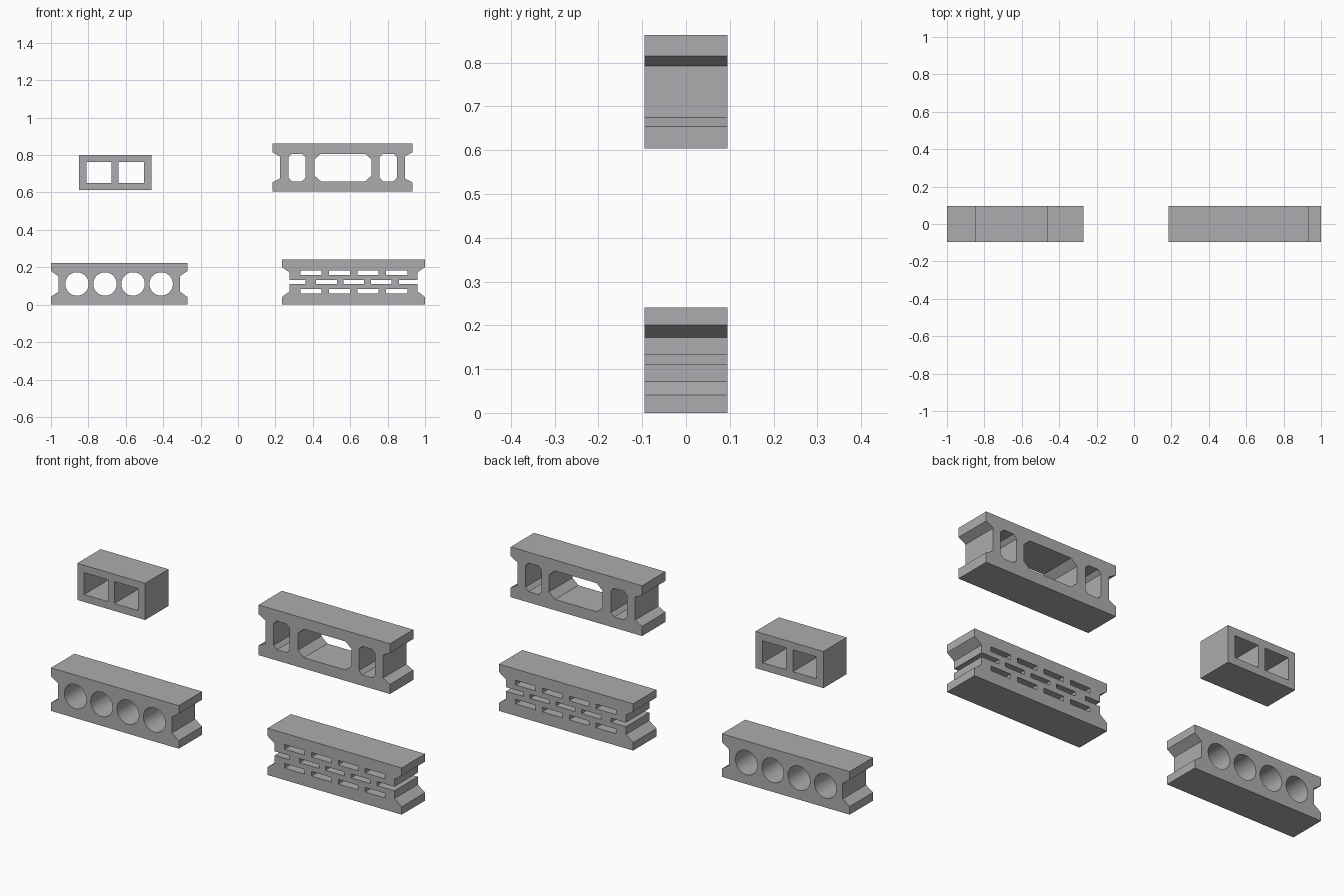
import bpy, bmesh, math
from mathutils import Matrix

if "Cube" in bpy.data.objects:
    bpy.data.objects.remove(bpy.data.objects["Cube"])

HALF_DEPTH = 0.095
concrete = bpy.data.materials.new("concrete grey")
concrete.diffuse_color = (0.42, 0.41, 0.43, 1)
concrete.use_nodes = True
concrete.node_tree.nodes["Principled BSDF"].inputs["Base Color"].default_value = concrete.diffuse_color


def rect(x0, x1, z0, z1):
    return [(x0, z0), (x1, z0), (x1, z1), (x0, z1)]


def octagon(x0, x1, z0, z1, cx, cz):
    """Rectangle with chamfered corners."""
    return [(x0 + cx, z0), (x1 - cx, z0), (x1, z0 + cz), (x1, z1 - cz),
            (x1 - cx, z1), (x0 + cx, z1), (x0, z1 - cz), (x0, z0 + cz)]


def circle(cx, cz, r, n=64):
    return [(cx + r * math.cos(2 * math.pi * i / n),
             cz + r * math.sin(2 * math.pi * i / n)) for i in range(n)]


def flanged(x0, x1, z0, z1, depth, notch, grooves=None):
    """Block outline with a splayed notch in each end, optionally with a mid groove."""
    a, b, c, d = notch                      # heights of the notch corners
    xl, xr = x0 + depth, x1 - depth
    right = [(x1, z0), (x1, a), (xr, b)]
    left = [(xl, c), (x0, d), (x0, z1)]
    mid_r, mid_l = [], []
    if grooves:
        gl, gr, g0, g1 = grooves
        mid_r = [(xr, g0), (gr, g0), (gr, g1), (xr, g1)]
        mid_l = [(xl, g1), (gl, g1), (gl, g0), (xl, g0)]
    return (right + mid_r + [(xr, c), (x1, d), (x1, z1)]
            + left[::-1] + mid_l + [(xl, b), (x0, a), (x0, z0)])


def block(name, outline, holes):
    """Fill the front profile with its holes and extrude it through the depth."""
    cu = bpy.data.curves.new(name + "_profile", 'CURVE')
    cu.dimensions = '2D'
    cu.fill_mode = 'BOTH'
    cu.extrude = HALF_DEPTH
    for loop in [outline] + holes:
        sp = cu.splines.new('POLY')
        sp.points.add(len(loop) - 1)
        for p, (x, z) in zip(sp.points, loop):
            p.co = (x, z, 0, 1)
        sp.use_cyclic_u = True
    tmp = bpy.data.objects.new(name + "_profile", cu)
    bpy.context.collection.objects.link(tmp)
    dg = bpy.context.evaluated_depsgraph_get()
    me = bpy.data.meshes.new_from_object(tmp.evaluated_get(dg))
    bpy.data.objects.remove(tmp)
    # stand the profile upright and weld the caps to the walls
    bm = bmesh.new()
    bm.from_mesh(me)
    bm.transform(Matrix.Rotation(math.pi / 2, 4, 'X'))
    bmesh.ops.remove_doubles(bm, verts=bm.verts, dist=1e-5)
    bmesh.ops.recalc_face_normals(bm, faces=bm.faces)
    bm.to_mesh(me)
    bm.free()
    me.materials.clear()
    me.materials.append(concrete)
    ob = bpy.data.objects.new(name, me)
    bpy.context.collection.objects.link(ob)
    bpy.ops.object.select_all(action='DESELECT')
    ob.select_set(True)
    bpy.context.view_layer.objects.active = ob
    bpy.ops.object.shade_smooth_by_angle(angle=math.radians(25))
    return ob


# small two-cell block
block("two_cell_block", rect(-0.85, -0.463, 0.612, 0.801),
      [rect(-0.811, -0.676, 0.65, 0.763), rect(-0.638, -0.503, 0.65, 0.763)])

# tall block with one wide and two narrow chamfered cells
block("chamfered_cell_block",
      flanged(0.184, 0.933, 0.604, 0.863, 0.04, (0.654, 0.675, 0.793, 0.815)),
      [octagon(0.27, 0.361, 0.66, 0.807, 0.018, 0.018),
       octagon(0.409, 0.714, 0.66, 0.807, 0.034, 0.03),
       octagon(0.757, 0.849, 0.66, 0.807, 0.018, 0.018)])

# block with four round holes
block("round_hole_block",
      flanged(-1.0, -0.271, 0.0, 0.222, 0.04, (0.042, 0.07, 0.152, 0.18)),
      [circle(-0.861 + 0.15 * i, 0.111, 0.0625) for i in range(4)])

# block with three rows of slots, the middle row opening at the ends
slots = [rect(0.333 + 0.153 * i, 0.446 + 0.153 * i, z, z + 0.024)
         for z in (0.061, 0.159) for i in range(4)]
slots += [rect(0.418 + 0.147 * i, 0.528 + 0.147 * i, 0.112, 0.133) for i in range(3)]
block("slotted_block",
      flanged(0.235, 1.0, 0.0, 0.241, 0.041, (0.041, 0.072, 0.172, 0.201),
              (0.36, 0.86, 0.112, 0.133)), slots)
